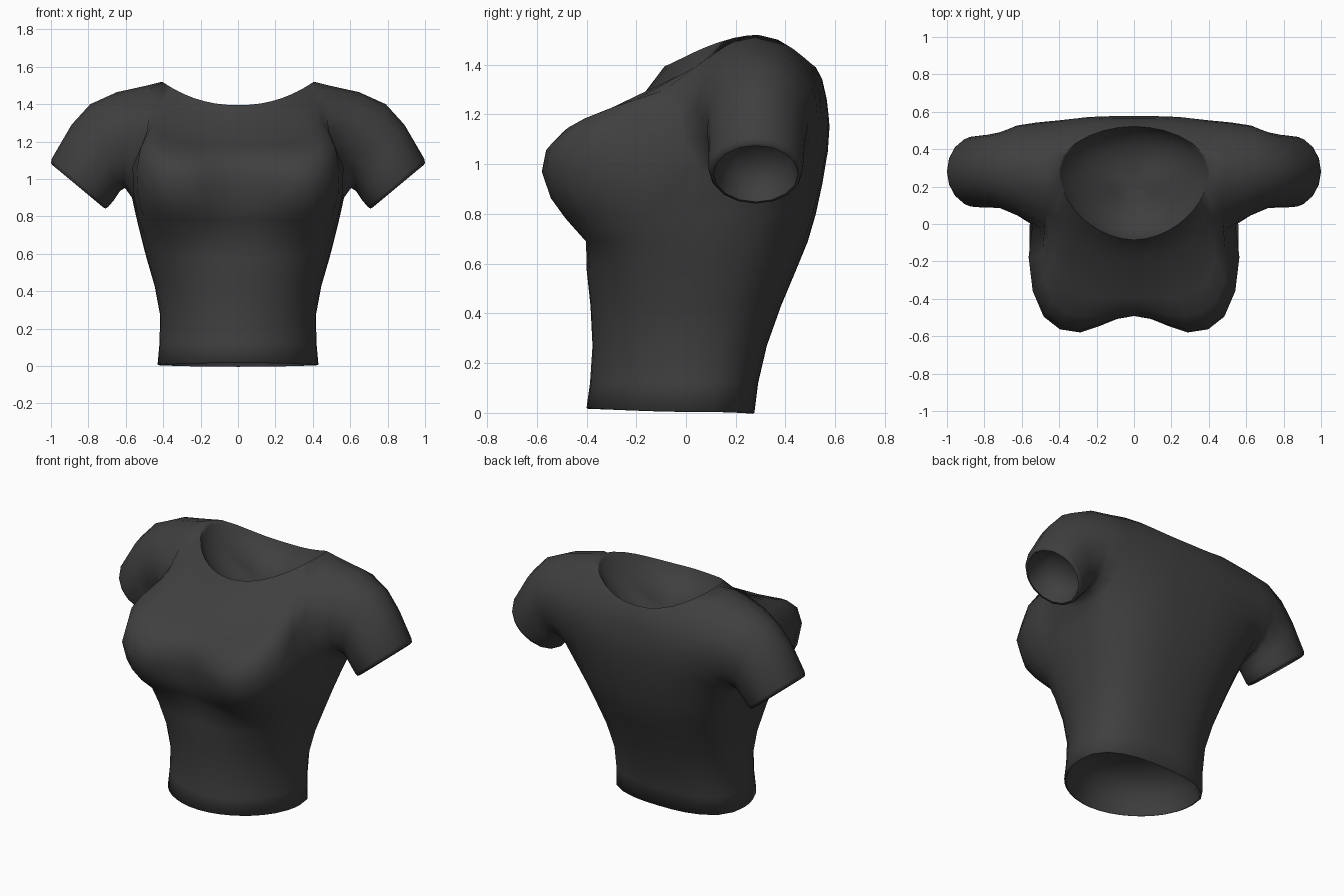
import bpy, bmesh, math
from mathutils import Vector, Matrix

if "Cube" in bpy.data.objects:
    bpy.data.objects.remove(bpy.data.objects["Cube"])

# Torso rings: front z, side z, back z, half width, front y, side y, back y,
# centre dip, front roundness, back roundness
RINGS = [
    (.020, .008, .000, .430, -.400, .02, .275, .00, 1.95, 2.6),
    (.120, .120, .120, .420, -.386, .02, .290, .00, 1.95, 2.6),
    (.270, .270, .270, .416, -.376, .03, .325, .00, 2.0, 2.6),
    (.430, .430, .430, .446, -.384, .05, .382, .00, 2.15, 2.6),
    (.580, .580, .580, .490, -.400, .08, .445, .00, 2.5, 2.6),
    (.690, .690, .690, .518, -.420, .12, .490, .02, 3.0, 2.6),
    (.780, .800, .800, .545, -.505, .17, .522, .05, 3.8, 2.8),
    (.860, .930, .920, .566, -.560, .24, .548, .08, 4.5, 3.0),
    (.965, 1.07, 1.05, .568, -.597, .25, .570, .105, 4.8, 3.4),
    (1.050, 1.20, 1.15, .550, -.582, .25, .577, .09, 4.5, 3.6),
    (1.120, 1.27, 1.20, .525, -.520, .25, .573, .06, 4.0, 3.6),
    (1.175, 1.32, 1.26, .500, -.410, .26, .566, .02, 3.4, 3.6),
    (1.270, 1.42, 1.34, .475, -.180, .28, .548, .00, 2.4, 3.0),
    (1.395, 1.52, 1.39, .405, -.085, .29, .522, .00, 1.85, 1.9),
]
ANGLES = [0, 9, 18, 27, 36, 44, 53, 63, 75, 83, 90, 110, 128, 143, 156, 168, 180]
C0, C1, SIDE, R0, R1 = 8, 12, 10, 7, 12      # armhole patch in the ring grid
# Clock angles of the sleeve points, starting at the top and going back
SLEEVE_ANGLES = [0, 22.5, 45, 66, 78, 90, 112.5, 135, 157.5, 180,
                 202.5, 225, 247.5, 270, 282, 294, 315, 337.5]

# Sleeve rings: top (x, z), bottom (x, z), front y, back y
SLEEVE = [
    ((.48, 1.505), (.566, .900), -.02, .545),
    ((.65, 1.470), (.605, .955), .045, .530),
    ((.79, 1.400), (.630, .935), .085, .492),
    ((.89, 1.290), (.665, .885), .088, .478),
    ((.995, 1.110), (.695, .850), .090, .470),
    ((1.0, 1.085), (.708, .842), .098, .464),
]


def torso_ring(zf, zs, zb, w, yf, ym, yb, dip, nf, nb):
    """Half ring running from centre front to centre back."""
    pts = []
    for a in ANGLES:
        s, c = math.sin(math.radians(a)), math.cos(math.radians(a))
        front = a <= 90
        n = nf if front else nb
        r = (abs(s) ** n + abs(c) ** n) ** (-1 / n)
        fx = 0 if a in (0, 180) else r * s
        x = w * fx
        y = ym + r * abs(c) * ((yf if front else yb) - ym)
        if front and x < .36:
            y += dip * math.cos(math.pi / 2 * x / .36) ** 2
        z0 = zf if front else zb
        power = 4.5 if front and .8 < zf < 1.2 else 3 if front and zf < 1.3 else 2.2
        pts.append(Vector((x, y, z0 + (zs - z0) * fx ** power)))
    return pts


def sleeve_ring(top, bottom, y0, y1):
    t, b = Vector((top[0], 0, top[1])), Vector((bottom[0], 0, bottom[1]))
    mid, half = (t + b) / 2, (t - b) / 2
    out = []
    for deg in SLEEVE_ANGLES:
        a = math.radians(deg)
        out.append(mid + half * math.cos(a)
                   + Vector((0, (y0 + y1) / 2 + (y1 - y0) / 2 * math.sin(a), 0)))
    return out


def bowl(rim, centre, direction, steps):
    """Shrinking rings that close an opening with a hollow."""
    return [[centre + (p - centre) * s + direction * d for p in rim] for s, d in steps]


grid = [torso_ring(*r) for r in RINGS]
sleeve = [sleeve_ring(*r) for r in SLEEVE]

# Front of the armhole leans in towards the neck
for p, deg in zip(sleeve[0], SLEEVE_ANGLES):
    if deg > 180 and p.z > 1.1:
        p.x += .045 * math.sin(math.radians(deg)) * min(1, (p.z - 1.1) / .1)

# Armhole edge of the torso follows the sleeve root
edge = ([(R1, c) for c in range(SIDE, C1 + 1)]
        + [(r, C1) for r in range(R1 - 1, R0 - 1, -1)]
        + [(R0, c) for c in range(C1 - 1, C0 - 1, -1)]
        + [(r, C0) for r in range(R0 + 1, R1 + 1)]
        + [(R1, SIDE - 1)])
for (r, c), p in zip(edge, sleeve[0]):
    grid[r][c] = p.copy()

# Ease the chest and back into the armhole
for r, a, b in [(12, 4, 8), (11, 5, 8), (10, 6, 8), (9, 6, 8), (12, 14, 12), (11, 14, 12),
                (10, 14, 12), (9, 14, 12), (8, 14, 12), (7, 14, 12)]:
    step = 1 if b > a else -1
    for c in range(a + step, b, step):
        f = (c - a) / (b - a)
        grid[r][c] = grid[r][c].lerp(grid[r][a].lerp(grid[r][b], f), .7)

# Hollows inside the hem, neck and cuff
up = Vector((0, 0, 1))
hem = bowl(grid[0], Vector((0, -.065, .01)), up,
           [(.975, -.004), (.94, .03), (.88, .10), (.72, .18), (.4, .23), (0, .24)])
neck = bowl(grid[-1], Vector((0, .22, 1.42)), -up,
            [(.97, .02), (.87, .07), (.65, .125), (.35, .16), (0, .17)])
mid = sum(sleeve[-1], Vector()) / len(SLEEVE_ANGLES)
cuff = bowl(sleeve[-1], mid, Vector((-.64, 0, .77)),
            [(.93, -.003), (.86, .03), (.78, .08), (.5, .13), (0, .14)])

bm = bmesh.new()


def loft(rings, closed=False, skip=lambda r, c: False):
    vs = [[bm.verts.new(p) for p in ring] for ring in rings]
    n = len(rings[0])
    for r in range(len(vs) - 1):
        for c in range(n if closed else n - 1):
            if not skip(r, c):
                d = (c + 1) % n
                bm.faces.new((vs[r][c], vs[r][d], vs[r + 1][d], vs[r + 1][c]))


h = len(hem)
loft(hem[::-1] + grid + neck,
     skip=lambda r, c: R0 <= r - h < R1 and C0 <= c < C1)
loft(sleeve + cuff, closed=True)
bmesh.ops.remove_doubles(bm, verts=bm.verts[:], dist=.0004)
loose = [v for v in bm.verts if not v.link_faces]
bmesh.ops.delete(bm, geom=loose, context='VERTS')

# Soften the seam between sleeve and torso
seam = [v for v in bm.verts if .43 < v.co.x < .66 and v.co.z > .85 and v.co.y > -.15]
bmesh.ops.smooth_vert(bm, verts=seam, factor=.3, use_axis_x=True, use_axis_y=True, use_axis_z=True)

# Mirror to the other side
bmesh.ops.mirror(bm, geom=bm.verts[:] + bm.edges[:] + bm.faces[:],
                 matrix=Matrix.Identity(4), merge_dist=.0005, axis='X')
bmesh.ops.remove_doubles(bm, verts=bm.verts[:], dist=.0004)
bmesh.ops.recalc_face_normals(bm, faces=bm.faces[:])

mesh = bpy.data.meshes.new("shirt")
bm.to_mesh(mesh)
bm.free()
shirt = bpy.data.objects.new("shirt", mesh)
bpy.context.collection.objects.link(shirt)

fabric = bpy.data.materials.new("charcoal fabric")
fabric.diffuse_color = (.05, .05, .05, 1)
fabric.use_nodes = True
fabric.node_tree.nodes["Principled BSDF"].inputs["Base Color"].default_value = fabric.diffuse_color
mesh.materials.append(fabric)

bpy.context.view_layer.objects.active = shirt
shirt.select_set(True)
bpy.ops.object.shade_smooth_by_angle(angle=math.radians(80))
